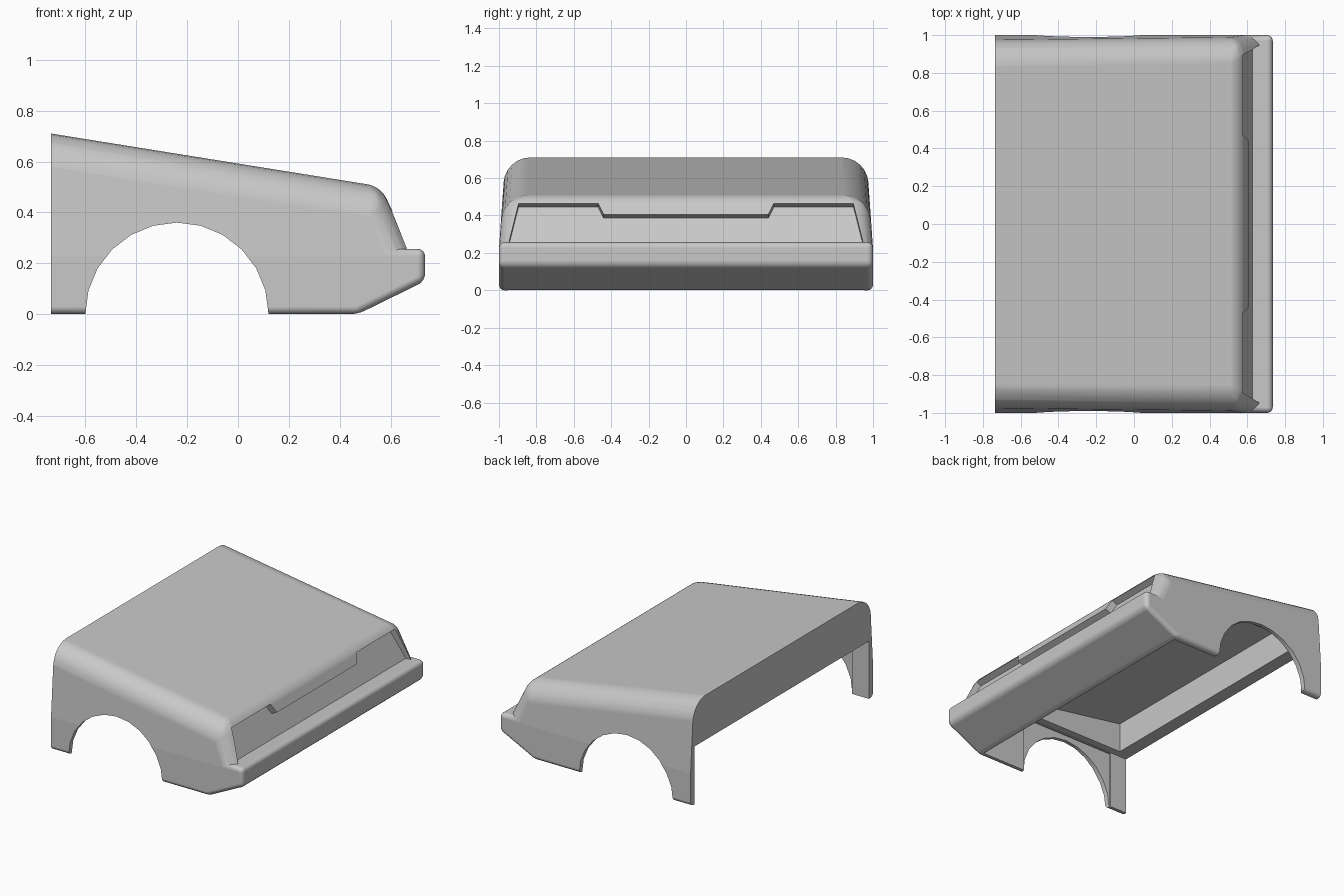
import bpy
import math
from mathutils import Vector

old = bpy.data.objects.get("Cube")
if old:
    bpy.data.objects.remove(old, do_unlink=True)

grey = bpy.data.materials.new("plain grey")
grey.use_nodes = True
COLOUR = (0.58, 0.58, 0.58, 1)
grey.diffuse_color = COLOUR
grey.node_tree.nodes["Principled BSDF"].inputs["Base Color"].default_value = COLOUR


def prism(name, start, end):
    """Solid joining two matching outlines."""
    n = len(start)
    faces = [list(range(n))[::-1], list(range(n, 2 * n))]
    faces += [(i, (i + 1) % n, n + (i + 1) % n, n + i) for i in range(n)]
    mesh = bpy.data.meshes.new(name)
    mesh.from_pydata([*start, *end], [], faces)
    obj = bpy.data.objects.new(name, mesh)
    bpy.context.collection.objects.link(obj)
    mesh.materials.append(grey)
    bpy.context.view_layer.objects.active = obj
    bpy.ops.object.select_all(action='DESELECT')
    obj.select_set(True)
    bpy.ops.object.mode_set(mode='EDIT')
    bpy.ops.mesh.select_all(action='SELECT')
    bpy.ops.mesh.normals_make_consistent(inside=False)
    bpy.ops.object.mode_set(mode='OBJECT')
    return obj


def side_prism(name, profile, half):
    """Side profile (x, z) extended across the width."""
    return prism(name, [(x, -half, z) for x, z in profile],
                 [(x, half, z) for x, z in profile])


def box_profile(x0, x1, z0, z1):
    return [(x0, z0), (x1, z0), (x1, z1), (x0, z1)]


def apply(obj, mod):
    bpy.context.view_layer.objects.active = obj
    bpy.ops.object.modifier_apply(modifier=mod.name)


def boolean(obj, other, operation):
    mod = obj.modifiers.new("boolean", 'BOOLEAN')
    mod.operation, mod.solver, mod.object = operation, 'EXACT', other
    apply(obj, mod)
    bpy.data.objects.remove(other, do_unlink=True)


def bevel(obj, width, segments, weight):
    """Round edges; weight(a, b) gives the share of the width."""
    mesh = obj.data
    attr = mesh.attributes.new("bevel_weight_edge", 'FLOAT', 'EDGE')
    for e in mesh.edges:
        a, b = (mesh.vertices[i].co for i in e.vertices)
        attr.data[e.index].value = weight(a, b)
    mod = obj.modifiers.new("bevel", 'BEVEL')
    mod.limit_method, mod.width, mod.segments = 'WEIGHT', width, segments
    apply(obj, mod)


REAR, BACK = -0.735, -0.85
HOOD_BASE = 0.222


def hood_z(x):
    return 0.71 - 0.161 * (x - REAR)


def front_x(z):
    return 0.676 - 0.475 * (z - 0.26)


# Hood block: sides lean in, top slopes down to a raked front
def hood_side(s):
    top_front = (front_x(0.502), 0.502)
    outline = [(BACK, HOOD_BASE), (front_x(HOOD_BASE), HOOD_BASE), top_front,
               (BACK, hood_z(BACK))]
    return [(x, s * (0.9999 - 0.07 * (z - HOOD_BASE)), z) for x, z in outline]


def hood_weight(a, b):
    if min(a.z, b.z) > 0.4:
        if max(a.x, b.x) < 0:
            return 0
        return 1 if abs(a.x - b.x) > 0.5 else 0.38
    return 0.75 if min(a.x, b.x) > 0 and abs(a.z - b.z) > 0.1 else 0


body = prism("vehicle_nose_body", hood_side(-1), hood_side(1))
bevel(body, 0.13, 6, hood_weight)

# Grille recess with a lowered middle, sunk square to the raked front
half = [(0.44, 0.405), (0.47, 0.465), (0.895, 0.465), (0.965, 0.19)]
outline = half + [(-y, z) for y, z in reversed(half)]
normal = Vector((0.905, 0, 0.43))
face = [Vector((front_x(z), y, z)) for y, z in outline]
recess = prism("recess_cutter", [p - normal * 0.045 for p in face],
               [p + normal * 0.2 for p in face])
boolean(body, recess, 'DIFFERENCE')

# Lower body with the bumper lip
lower = side_prism("lower_body", [(BACK, 0), (0.47, 0), (0.735, 0.13),
                                  (0.735, 0.257), (BACK, 0.257)], 1)
bevel(lower, 0.03, 4, lambda a, b: 0 if max(a.x, b.x) < 0 else 1)
boolean(body, lower, 'UNION')

# Flat rear cut
boolean(body, side_prism("rear_cutter", box_profile(-1.2, REAR, -1, 1), 1.3), 'DIFFERENCE')

# Wheel arches
circle = [(-0.24 + 0.36 * math.cos(i * math.tau / 24), 0.36 * math.sin(i * math.tau / 24))
          for i in range(24)]
boolean(body, side_prism("arch_cutter", circle, 1.2), 'DIFFERENCE')

# Hollow underside: open lower bay, pocket under the hood, wider beside the wheels
boolean(body, side_prism("bay_cutter", box_profile(-1, 0.46, -0.1, 0.4), 0.955), 'DIFFERENCE')
x0, x1 = -0.64, 0.45
pocket = side_prism("pocket_cutter", [(x0, 0.3), (x1, 0.3), (x1, hood_z(x1) - 0.09),
                                      (x0, hood_z(x0) - 0.09)], 0.905)
boolean(body, pocket, 'DIFFERENCE')
boolean(body, side_prism("wheel_well_cutter", box_profile(-0.605, 0.125, -0.2, 0.395), 0.966),
        'DIFFERENCE')

# Smooth rounded edges, keeping the large panels flat
bpy.ops.object.select_all(action='DESELECT')
body.select_set(True)
bpy.context.view_layer.objects.active = body
bpy.ops.object.shade_smooth_by_angle(angle=math.radians(30))
weighted = body.modifiers.new("flat_panels", 'WEIGHTED_NORMAL')
weighted.keep_sharp = True
weighted.weight = 100
